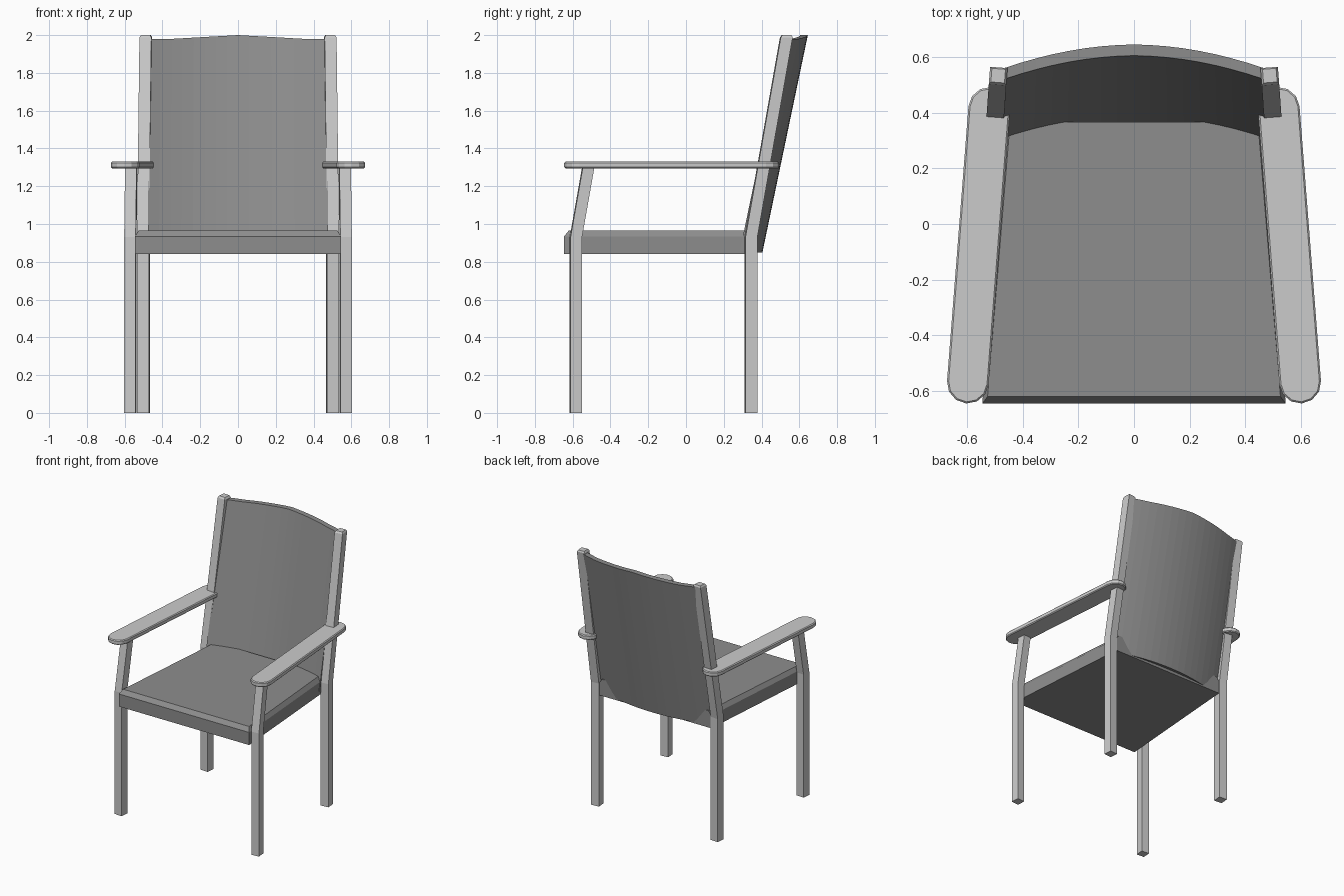
import bpy, bmesh, math

if "Cube" in bpy.data.objects:
    bpy.data.objects.remove(bpy.data.objects["Cube"])

def material(name, v):
    m = bpy.data.materials.new(name)
    m.diffuse_color = (v, v, v, 1)
    m.use_nodes = True
    m.node_tree.nodes["Principled BSDF"].inputs["Base Color"].default_value = m.diffuse_color
    return m

FRAME = material("light grey frame", 0.60)
FABRIC = material("mid grey upholstery", 0.27)
TILT = math.atan2(0.077, 0.99)   # arms and legs toe in towards the back

def loft(name, rings, mat, mirror=False):
    """Skin a list of equal-length closed rings and cap both ends."""
    bm = bmesh.new()
    vs = [[bm.verts.new(p) for p in r] for r in rings]
    n = len(rings[0])
    for a, b in zip(vs, vs[1:]):
        for i in range(n):
            j = (i + 1) % n
            bm.faces.new((a[i], a[j], b[j], b[i]))
    bm.faces.new(vs[0][::-1])
    bm.faces.new(vs[-1])
    bmesh.ops.recalc_face_normals(bm, faces=bm.faces)
    me = bpy.data.meshes.new(name)
    bm.to_mesh(me)
    bm.free()
    ob = bpy.data.objects.new(name, me)
    bpy.context.collection.objects.link(ob)
    me.materials.append(mat)
    if mirror:
        ob.modifiers.new("mirror", 'MIRROR')
    return ob

def square(x, y, z, s):
    """Square leg section, turned to follow the armrest."""
    r = s / math.sqrt(2)
    return [(x + r * math.cos(TILT + math.pi * (k / 2 + 0.25)),
             y + r * math.sin(TILT + math.pi * (k / 2 + 0.25)), z) for k in range(4)]

# Legs: straight to the seat, then leaning back
loft("front_legs", [square(0.57, -0.583, 0, 0.061), square(0.57, -0.583, 0.93, 0.061),
                    square(0.565, -0.516, 1.31, 0.061)], FRAME, True)
loft("back_legs", [square(0.501, 0.344, 0, 0.063), square(0.501, 0.344, 0.93, 0.063),
                   square(0.488, 0.531, 1.988, 0.063), square(0.488, 0.533, 2.0, 0.049)],
     FRAME, True)

# Armrests: rounded-end planks with softened edges
def stadium(r, z, seg=6):
    pts = []
    for cx, cy, start in ((0.52, 0.417, 0), (0.597, -0.57, math.pi)):
        for k in range(seg + 1):
            a = TILT + start + math.pi * k / seg
            pts.append((cx + r * math.cos(a), cy + r * math.sin(a), z))
    return pts

loft("armrests", [stadium(0.069, 1.295), stadium(0.075, 1.301),
                  stadium(0.075, 1.324), stadium(0.069, 1.33)], FRAME, True)

# Seat: tapered slab with chamfered top edge at front and sides
def trapezoid(front, yf, back, yb, z):
    return [(-front, yf, z), (front, yf, z), (back, yb, z), (-back, yb, z)]

loft("seat", [trapezoid(0.545, -0.645, 0.468, 0.367, 0.84),
              trapezoid(0.545, -0.645, 0.468, 0.367, 0.935),
              trapezoid(0.526, -0.62, 0.445, 0.367, 0.966)], FABRIC)

# Backrest: curved, leaning panel with a gently peaked top
def panel_ring(u):
    sag = 0.36 * (0.475 * u) ** 2
    top = 1.98 + 0.02 * max(0, 1 - abs(u) / 0.75)
    def pt(z, offset):
        half = 0.478 - 0.01 * (z - 0.85) / 1.15
        return (half * u, 0.645 + 0.209 * (z - 2) - sag - offset, z)
    return [pt(0.85, 0), pt(top, 0), pt(top, 0.04), pt(0.862, 0.04)]

N = 16
loft("backrest", [panel_ring(-1 + 2 * i / N) for i in range(N + 1)], FABRIC)
